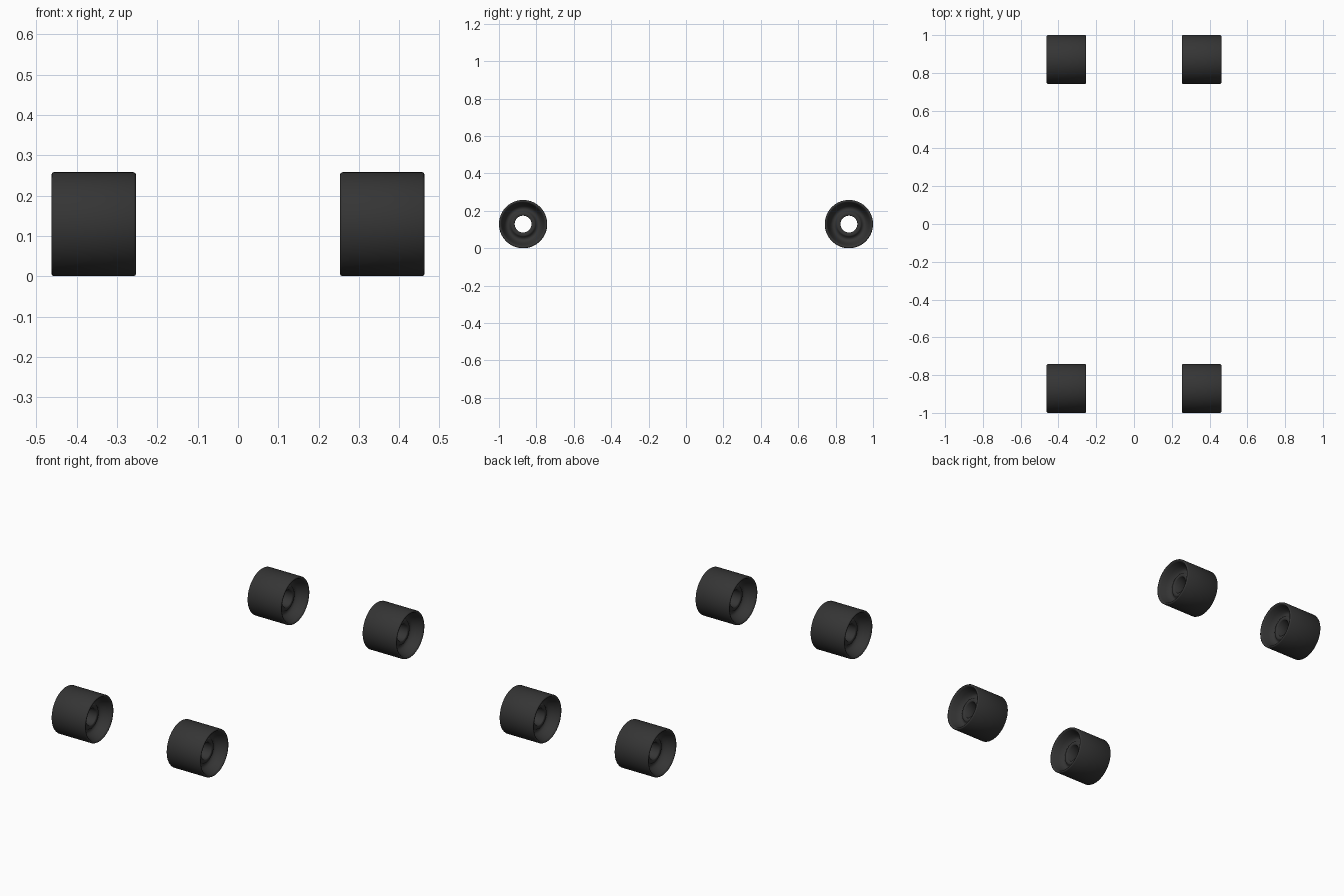
import bpy, bmesh, math
from mathutils import Vector, Matrix

if "Cube" in bpy.data.objects:
    bpy.data.objects.remove(bpy.data.objects["Cube"])

R = 0.129           # wheel radius
HALF = 0.105        # half of the wheel width
STEPS = 64

rubber = bpy.data.materials.new("dark_rubber")
rubber.diffuse_color = (0.035, 0.035, 0.035, 1)
rubber.use_nodes = True
rubber.node_tree.nodes["Principled BSDF"].inputs["Base Color"].default_value = rubber.diffuse_color

# Half profile (axial offset, radius): tread, rounded edge, dished side, raised hub, bore
half = [(HALF - 0.006, R), (HALF - 0.002, R - 0.002), (HALF, R - 0.006),
        (HALF - 0.001, 0.119), (0.094, 0.114), (0.066, 0.104), (0.048, 0.095),
        (0.041, 0.086), (0.041, 0.078), (0.045, 0.071), (0.053, 0.066),
        (0.056, 0.062), (0.056, 0.049), (0.053, 0.045)]
profile = half + [(-x, r) for x, r in reversed(half)]


def wheel_mesh():
    bm = bmesh.new()
    rings = []
    for x, r in profile:
        rings.append([bm.verts.new((x, r * math.cos(a), r * math.sin(a)))
                      for a in (2 * math.pi * i / STEPS for i in range(STEPS))])
    # Closed loop of rings: the last one joins the first through the tread
    for k, a in enumerate(rings):
        b = rings[(k + 1) % len(rings)]
        for i in range(STEPS):
            j = (i + 1) % STEPS
            bm.faces.new((a[i], a[j], b[j], b[i]))
    bmesh.ops.recalc_face_normals(bm, faces=bm.faces)
    mesh = bpy.data.meshes.new("wheel")
    bm.to_mesh(mesh)
    bm.free()
    mesh.materials.append(rubber)
    return mesh


# Four wheels sharing one mesh
mesh = wheel_mesh()
mesh.shade_smooth()
for end, y in (("front", -0.871), ("rear", 0.871)):
    for side, x in (("left", -0.358), ("right", 0.358)):
        wheel = bpy.data.objects.new(f"{end}_{side}_wheel", mesh)
        wheel.location = (x, y, R)
        bpy.context.collection.objects.link(wheel)
